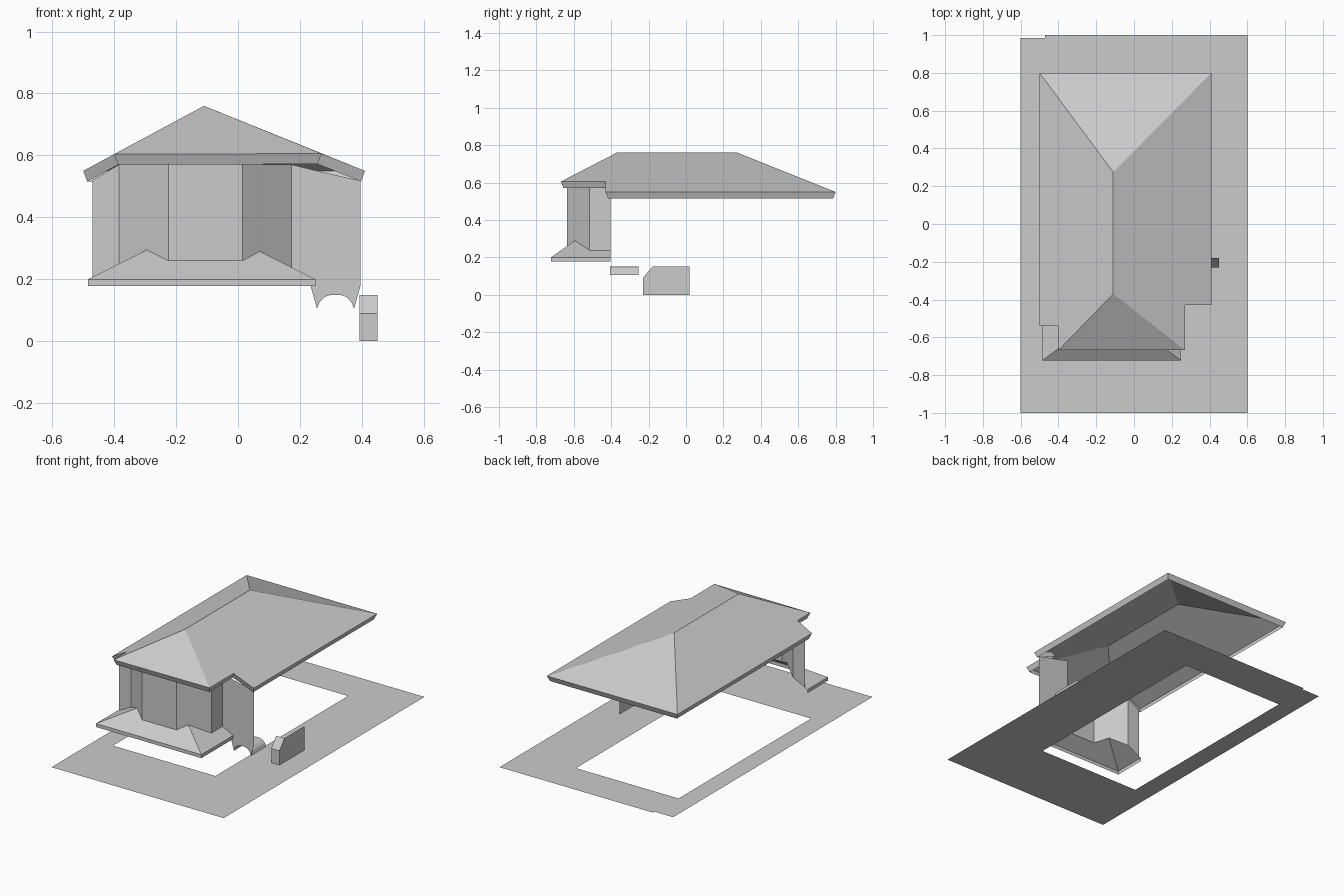
import bpy, bmesh
from mathutils import Vector

if "Cube" in bpy.data.objects:
    bpy.data.objects.remove(bpy.data.objects["Cube"])

grey = bpy.data.materials.new("light_grey")
grey.diffuse_color = (0.6, 0.6, 0.6, 1)
grey.use_nodes = True
grey.node_tree.nodes["Principled BSDF"].inputs["Base Color"].default_value = grey.diffuse_color


def build(name, polys):
    """Make one object from a list of polygons given as point lists."""
    bm = bmesh.new()
    for p in polys:
        bm.faces.new([bm.verts.new(v) for v in p])
    bmesh.ops.remove_doubles(bm, verts=bm.verts, dist=0.0005)
    me = bpy.data.meshes.new(name)
    bm.to_mesh(me)
    bm.free()
    me.materials.append(grey)
    ob = bpy.data.objects.new(name, me)
    bpy.context.collection.objects.link(ob)
    return ob


def inset(loop, d):
    """Offset a clockwise (from above) axis-aligned outline inwards by d."""
    out = []
    for i, p in enumerate(loop):
        a = Vector(p[:2]) - Vector(loop[i - 1][:2])
        b = Vector(loop[(i + 1) % len(loop)][:2]) - Vector(p[:2])
        a.normalize()
        b.normalize()
        out.append((p[0] + d * (a.y + b.y), p[1] - d * (a.x + b.x)))
    return out


# Ground sheet: frame around the building opening, with a small corner notch
hx0, hx1, hy0, hy1 = -0.48, 0.235, -0.56, 0.76
build("ground", [
    [(-0.6, -1, 0), (0.6, -1, 0), (hx1, hy0, 0), (hx0, hy0, 0)],
    [(0.6, -1, 0), (0.6, 1, 0), (hx1, hy1, 0), (hx1, hy0, 0)],
    [(0.6, 1, 0), (-0.47, 1, 0), (-0.47, 0.985, 0), (hx0, hy1, 0), (hx1, hy1, 0)],
    [(-0.47, 0.985, 0), (-0.6, 0.985, 0), (-0.6, -1, 0), (hx0, hy0, 0), (hx0, hy1, 0)],
])

# Hipped roof with stepped front corners and a slanted fascia
eave = [(-0.5, 0.8, 0.55), (0.41, 0.8, 0.55), (0.41, -0.43, 0.55), (0.27, -0.43, 0.606),
        (0.27, -0.668, 0.606), (-0.4, -0.668, 0.604), (-0.4, -0.54, 0.604), (-0.5, -0.54, 0.55)]
A, B, C, D, E, F, G, H = eave
front, back = (-0.11, -0.37, 0.76), (-0.11, 0.275, 0.76)
build("roof", [[front, E, D, C, B, back], [back, A, H, G, F, front],
               [front, F, E], [back, B, A]])
low = [(q[0], q[1], p[2] - 0.034) for p, q in zip(eave, inset(eave, 0.013))]
build("roof_fascia", [[eave[i - 1], eave[i], low[i], low[i - 1]] for i in range(8)])

# Bay and flanking walls: top and bottom lines follow the two roofs
walls = [  # x, y, top z, bottom z
    (-0.47, -0.515, 0.52, 0.207), (-0.385, -0.515, 0.57, 0.25),
    (-0.295, -0.5825, 0.57, 0.295), (-0.225, -0.635, 0.57, 0.26),
    (0.015, -0.635, 0.57, 0.26), (0.07, -0.594, 0.57, 0.29),
    (0.175, -0.515, 0.57, 0.237), (0.175, -0.405, 0.57, 0.237),
    (0.235, -0.405, 0.555, 0.177), (0.395, -0.405, 0.518, 0.177)]
build("bay_walls", [[(a[0], a[1], a[3]), (b[0], b[1], b[3]), (b[0], b[1], b[2]), (a[0], a[1], a[2])]
                    for a, b in zip(walls, walls[1:])])

# Lower skirt roof wrapping the bay
inner = [(w[0], w[1], w[3]) for w in walls]
L, R = (-0.485, -0.722, 0.2), (0.25, -0.722, 0.2)
L2, R2 = (-0.485, -0.515, 0.2), (0.25, -0.405, 0.2)
build("skirt_roof", [
    [L2, L, inner[2], inner[1]],
    [L, R, inner[5], inner[4], inner[3], inner[2]],
    [R, R2, inner[7], inner[6], inner[5]]])
rim = [L2, L, R, R2]
build("skirt_fascia", [[a, b, (b[0], b[1], 0.178), (a[0], a[1], 0.178)]
                       for a, b in zip(rim, rim[1:])])

# Tapered arch below the right wall, with its short barrel behind
arch = [(0.255, 0.105), (0.264, 0.127), (0.28, 0.143), (0.3, 0.15),
        (0.33, 0.15), (0.35, 0.143), (0.366, 0.127), (0.375, 0.105)]
build("arch_front", [[(0.235, -0.405, 0.177)] + [(x, -0.405, z) for x, z in arch]
                     + [(0.395, -0.405, 0.177)]])
build("arch_barrel", [[(a[0], -0.405, a[1]), (b[0], -0.405, b[1]),
                       (b[0], -0.255, b[1]), (a[0], -0.255, a[1])]
                      for a, b in zip(arch, arch[1:])])

# Low side wall with a sloped front cap
x0, x1 = 0.393, 0.45
build("side_wall", [
    [(x0, -0.23, 0), (x1, -0.23, 0), (x1, -0.23, 0.09), (x0, -0.23, 0.09)],
    [(x0, -0.23, 0.09), (x1, -0.23, 0.09), (x1, -0.18, 0.15), (x0, -0.18, 0.15)],
    [(x1, -0.23, 0), (x1, 0.02, 0), (x1, 0.02, 0.15), (x1, -0.18, 0.15), (x1, -0.23, 0.09)]])
